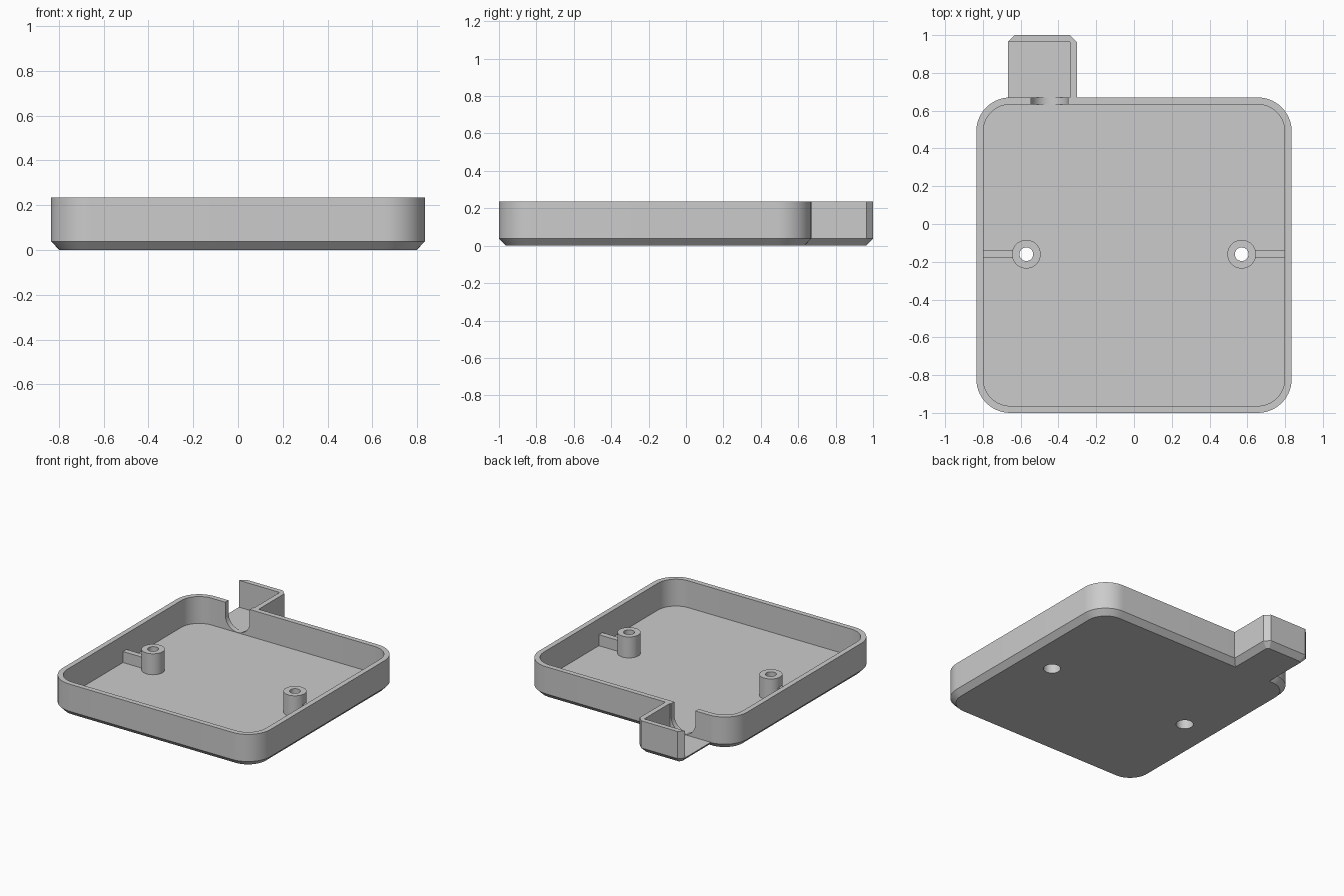
import bpy, bmesh, math

if "Cube" in bpy.data.objects:
    bpy.data.objects.remove(bpy.data.objects["Cube"])

GREY = bpy.data.materials.new("light grey plastic")
GREY.diffuse_color = (0.6, 0.6, 0.6, 1)
GREY.use_nodes = True
GREY.node_tree.nodes["Principled BSDF"].inputs["Base Color"].default_value = GREY.diffuse_color

TOP, FLOOR, WALL, CH = 0.235, 0.04, 0.037, 0.038
HALF, CY = 0.835, -0.165          # tray half width and centre in y


def loft(name, rings):
    """Closed solid through rings of equal point count, bottom to top."""
    bm = bmesh.new()
    vs = [[bm.verts.new(p) for p in r] for r in rings]
    n = len(vs[0])
    bm.faces.new(vs[0][::-1])
    bm.faces.new(vs[-1])
    for a, b in zip(vs, vs[1:]):
        for i in range(n):
            j = (i + 1) % n
            bm.faces.new((a[i], a[j], b[j], b[i]))
    bmesh.ops.recalc_face_normals(bm, faces=bm.faces)
    me = bpy.data.meshes.new(name)
    bm.to_mesh(me)
    bm.free()
    ob = bpy.data.objects.new(name, me)
    bpy.context.collection.objects.link(ob)
    return ob


def rounded(h, r, z, seg=14):
    pts = []
    for k, (sx, sy) in enumerate([(1, 1), (-1, 1), (-1, -1), (1, -1)]):
        for i in range(seg + 1):
            a = math.pi / 2 * (k + i / seg)
            pts.append((sx * (h - r) + r * math.cos(a),
                        CY + sy * (h - r) + r * math.sin(a), z))
    return pts


def clipped(x0, x1, y0, y1, c, z):
    return [(x0, y0, z), (x1, y0, z), (x1, y1 - c, z), (x1 - c, y1, z),
            (x0 + c, y1, z), (x0, y1 - c, z)]


def box(name, x0, x1, y0, y1, z0, z1):
    return loft(name, [[(x0, y0, z), (x1, y0, z), (x1, y1, z), (x0, y1, z)]
                       for z in (z0, z1)])


def cylinder(name, x, y, r, z0, z1, n=40):
    return loft(name, [[(x + r * math.cos(2 * math.pi * i / n),
                         y + r * math.sin(2 * math.pi * i / n), z)
                        for i in range(n)] for z in (z0, z1)])


def combine(target, other, op):
    m = target.modifiers.new("join", 'BOOLEAN')
    m.operation, m.solver, m.object = op, 'EXACT', other
    bpy.context.view_layer.objects.active = target
    bpy.ops.object.modifier_apply(modifier=m.name)
    bpy.data.objects.remove(other)


# Tray body with chamfered underside
tray = loft("tray", [rounded(HALF - WALL, 0.18 - WALL, 0),
                     rounded(HALF, 0.18, CH), rounded(HALF, 0.18, TOP)])

# Cable bracket behind the tray
X0, X1, Y1, C = -0.668, -0.303, 1.0, 0.036
bracket = loft("bracket", [
    clipped(X0 + WALL, X1 - WALL, 0.45, Y1 - WALL, C - 0.586 * WALL, 0),
    clipped(X0, X1, 0.45, Y1, C, CH), clipped(X0, X1, 0.45, Y1, C, TOP)])
combine(tray, bracket, 'UNION')

# Hollow interior of the tray
combine(tray, loft("tray_cavity", [rounded(HALF - WALL, 0.18 - WALL, z)
                                   for z in (FLOOR, 0.5)]), 'DIFFERENCE')
# Bracket opening, left side open
combine(tray, box("bracket_cavity", -0.9, X1 - WALL, HALF + CY, Y1 - C,
                  FLOOR, 0.5), 'DIFFERENCE')

# U-shaped cable notch in the back wall
nx, nr, nz = -0.447, 0.0975, 0.14
arc = [(nx + nr * math.cos(math.pi + math.pi * i / 24),
        nz + nr * math.sin(math.pi + math.pi * i / 24)) for i in range(25)]
outline = [(nx - nr, 0.5)] + arc + [(nx + nr, 0.5)]
combine(tray, loft("notch", [[(x, y, z) for x, z in outline]
                             for y in (0.6, 0.69)]), 'DIFFERENCE')

# Screw posts with side ribs, bored through and widened from below
for s in (-1, 1):
    px = s * 0.57
    xs = sorted((s * 0.60, s * 0.815))
    combine(tray, cylinder("post", px, -0.16, 0.076, 0.02, 0.192), 'UNION')
    combine(tray, box("rib", xs[0], xs[1], -0.18, -0.14, 0.02, 0.12), 'UNION')
    combine(tray, cylinder("bore", px, -0.16, 0.036, -0.1, 0.4), 'DIFFERENCE')
    combine(tray, cylinder("screw_head_recess", px, -0.16, 0.057, -0.1, 0.10),
            'DIFFERENCE')

tray.data.materials.clear()
tray.data.materials.append(GREY)
for p in tray.data.polygons:
    p.material_index = 0
bpy.ops.object.select_all(action='DESELECT')
tray.select_set(True)
bpy.context.view_layer.objects.active = tray
bpy.ops.object.shade_smooth_by_angle(angle=math.radians(25))
